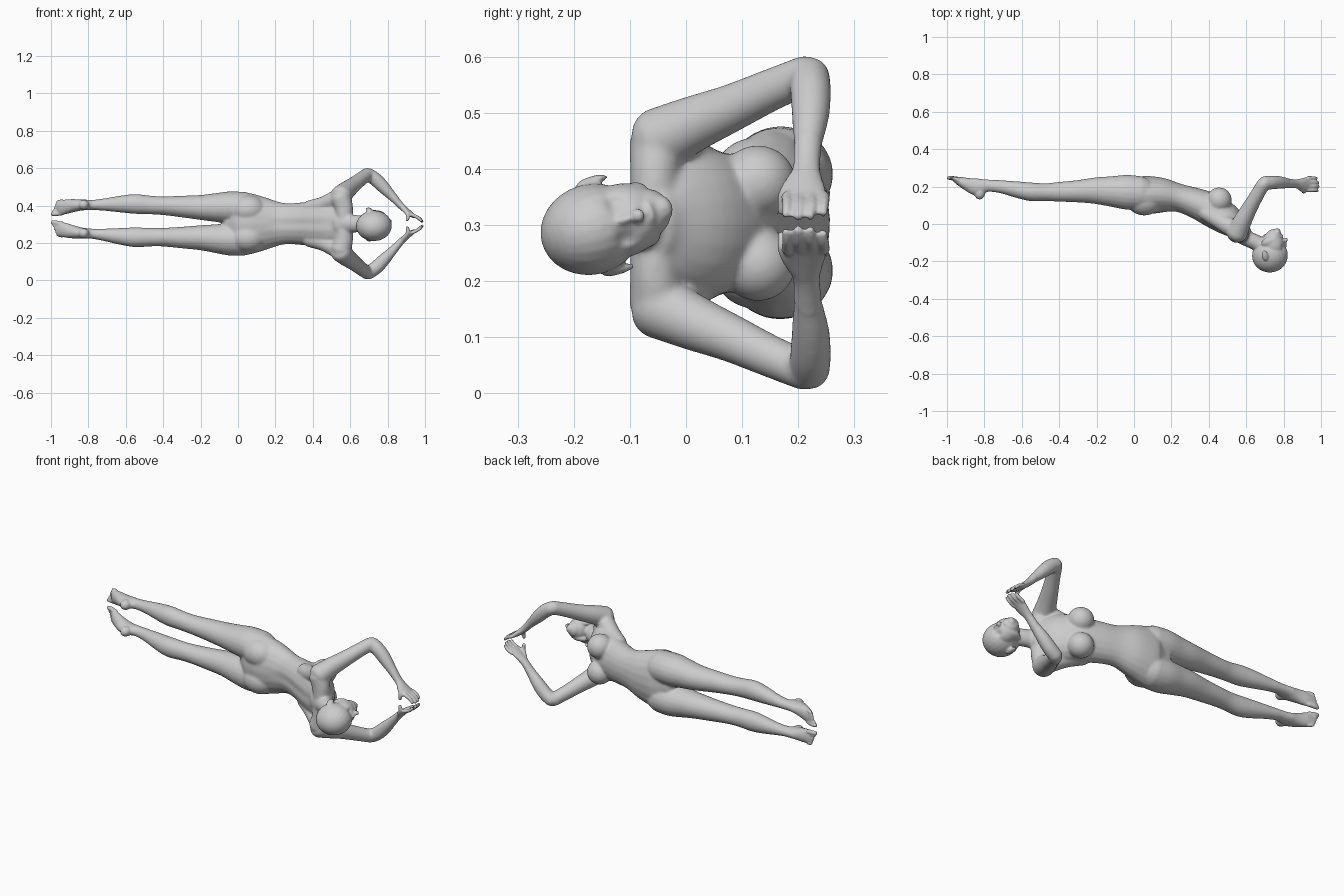
import bpy, bmesh, math
from mathutils import Vector, Matrix

CZ = 0.303            # height of the body's mirror plane
bm = bmesh.new()


def place(x, y, o, s):
    # offset o from the mirror plane; the legs drift slightly upward
    return Vector((x, y, CZ + s * o - 0.03 * min(x, 0)))


def spline(p0, p1, p2, p3, t):
    return [0.5 * (2 * b + (c - a) * t + (2 * a - 5 * b + 4 * c - d) * t * t
                   + (3 * b - a - 3 * c + d) * t ** 3) for a, b, c, d in zip(p0, p1, p2, p3)]


def tube(pts, s=1, hint=(0, 0, 1), n=20):
    # lofted limb: each point is x, y, offset, half width along hint, half depth
    rows = []
    for i in range(len(pts) - 1):
        a, d = pts[max(i - 1, 0)], pts[min(i + 2, len(pts) - 1)]
        rows += [spline(a, pts[i], pts[i + 1], d, k / 4) for k in range(4)]
    rows.append(list(pts[-1]))
    rings = [(place(*r[:3], s), r[3], r[4]) for r in rows]
    for end, nxt in ((0, 1), (-1, -2)):          # domed ends
        c, a, b = rings[end]
        out = (c - rings[nxt][0]).normalized() * min(a, b)
        extra = [(c + out * 0.4, a * 0.85, b * 0.85), (c + out * 0.65, a * 0.45, b * 0.45)]
        rings = extra[::-1] + rings if end == 0 else rings + extra
    loops = []
    for i, (c, a, b) in enumerate(rings):
        t = (rings[min(i + 1, len(rings) - 1)][0] - rings[max(i - 1, 0)][0]).normalized()
        u = Vector(hint)
        u = (u - t * u.dot(t)).normalized()
        v = t.cross(u)
        loops.append([bm.verts.new(c + u * a * math.cos(k * math.tau / n) + v * b * math.sin(k * math.tau / n))
                      for k in range(n)])
    for p, q in zip(loops, loops[1:]):
        for k in range(n):
            bm.faces.new((p[k], p[(k + 1) % n], q[(k + 1) % n], q[k]))
    bm.faces.new(loops[0][::-1])
    bm.faces.new(loops[-1])


def blob(c, radii, axes=Matrix.Identity(3)):
    m = Matrix.Translation(c) @ axes.to_4x4() @ Matrix.Diagonal((*radii, 1))
    bmesh.ops.create_uvsphere(bm, u_segments=24, v_segments=16, radius=1, matrix=m)


# torso and neck, arched backward
tube([(-0.03, 0.17, 0, .13, .07), (0.02, 0.158, 0, .165, .095), (0.07, 0.155, 0, .163, .102),
      (0.15, 0.153, 0, .140, .094), (0.24, 0.138, 0, .112, .077), (0.33, 0.11, 0, .113, .083),
      (0.42, 0.07, 0, .125, .092), (0.50, 0.02, 0, .13, .085), (0.56, -0.03, 0, .11, .06),
      (0.59, -0.05, 0, .075, .045)])
tube([(0.54, -0.04, 0, .065, .05), (0.60, -0.075, 0, .05, .043), (0.65, -0.098, 0, .045, .042),
      (0.70, -0.125, 0, .045, .045)])

for s in (1, -1):
    # chest, seat and shoulder masses
    blob(place(0.455, 0.128, 0.073, s), (.068, .068, .066))
    blob(place(0.055, 0.125, 0.075, s), (.095, .08, .078))
    tube([(0.57, -0.055, 0.03, .045, .045), (0.565, -0.055, 0.09, .05, .045),
          (0.55, -0.05, 0.14, .055, .052)], s, (1, 0, 0))
    tube([(0.38, 0.06, 0.085, .04, .04), (0.46, 0.015, 0.105, .042, .045),
          (0.54, -0.03, 0.14, .05, .05)], s)
    # arm
    tube([(0.55, -0.05, 0.148, .058, .058), (0.58, 0.015, 0.178, .05, .05), (0.615, 0.08, 0.205, .043, .043),
          (0.655, 0.15, 0.237, .038, .038), (0.693, 0.215, 0.264, .036, .036)], s, (1, 0, 0))
    tube([(0.695, 0.22, 0.264, .036, .036), (0.735, 0.222, 0.237, .037, .037), (0.78, 0.222, 0.193, .034, .034),
          (0.83, 0.217, 0.14, .026, .024), (0.865, 0.215, 0.102, .024, .019),
          (0.89, 0.213, 0.079, .03, .017), (0.92, 0.213, 0.054, .038, .014),
          (0.94, 0.213, 0.04, .036, .011)], s, (0, 1, 0))
    # fingers and thumb
    for y, reach in ((.180, .9), (.202, 1), (.224, .98), (.246, .82)):
        tube([(0.93, y, 0.048, .0105, .0105), (0.93 + 0.037 * reach, y, 0.048 - 0.018 * reach, .0095, .0095),
              (0.93 + 0.056 * reach, y - 0.002, 0.048 - 0.037 * reach, .008, .008)], s, (0, 1, 0), 12)
    tube([(0.885, 0.195, 0.08, .014, .014), (0.908, 0.176, 0.05, .012, .012),
          (0.905, 0.172, 0.02, .009, .009)], s, (0, 1, 0), 12)
    # leg
    tube([(0.04, 0.165, 0.085, .085, .09), (-0.04, 0.17, 0.086, .086, .093), (-0.12, 0.174, 0.083, .077, .082),
          (-0.2, 0.178, 0.081, .067, .072), (-0.3, 0.175, 0.083, .058, .06), (-0.4, 0.172, 0.084, .05, .053),
          (-0.47, 0.17, 0.086, .05, .048), (-0.55, 0.172, 0.089, .053, .05), (-0.63, 0.185, 0.086, .045, .044),
          (-0.71, 0.199, 0.081, .034, .035), (-0.78, 0.205, 0.077, .027, .033),
          (-0.83, 0.2, 0.075, .028, .036)], s)
    # foot, heel and toes
    tube([(-0.79, 0.205, 0.077, .027, .034), (-0.84, 0.198, 0.075, .03, .046), (-0.89, 0.212, 0.069, .036, .035),
          (-0.93, 0.228, 0.061, .039, .025), (-0.955, 0.238, 0.055, .038, .016)], s)
    blob(place(-0.825, 0.165, 0.076, s), (.029, .034, .027))
    for k in range(5):
        o, tip = 0.024 + 0.0165 * k, -0.994 + 0.007 * k
        r = 0.0125 if k == 0 else 0.009
        tube([(-0.94, 0.237, o + 0.004, r, r), ((tip - 0.95) / 2, 0.245, o, r, r),
              (tip, 0.246, o - 0.002, r * .85, r * .8)], s, (0, 0, 1), 12)

# head, thrown back so the face looks along +x
up = Vector((0.2, -0.95, -0.28)).normalized()
face = Vector((1, 0, 0))
face = (face - up * face.dot(up)).normalized()
side = up.cross(face)
axes = Matrix((face, side, up)).transposed()
head = Vector((0.727, -0.168, 0.292))


def at(f, w, u):
    return head + face * f + side * w + up * u


blob(at(0, 0, 0), (.096, .081, .092), axes)
blob(at(.03, 0, -.05), (.062, .066, .08), axes)
blob(at(.042, 0, -.09), (.043, .045, .05), axes)
blob(at(.064, 0, -.122), (.02, .024, .019), axes)
blob(at(.097, 0, -.068), (.015, .013, .012), axes)
blob(at(.088, 0, -.05), (.013, .009, .026), axes)
blob(at(.080, 0, -.094), (.011, .021, .009), axes)
for w in (1, -1):
    blob(at(-.022, w * .083, -.03), (.017, .008, .03), axes)
    blob(at(.015, w * .042, -.085), (.045, .018, .028), axes)

bmesh.ops.recalc_face_normals(bm, faces=bm.faces[:])
mesh = bpy.data.meshes.new("body")
bm.to_mesh(mesh)
bm.free()
body = bpy.data.objects.new("body", mesh)
bpy.context.collection.objects.link(body)
bpy.context.view_layer.objects.active = body
body.select_set(True)

# fuse all masses into a single skin
rm = body.modifiers.new("fuse", 'REMESH')
rm.mode = 'VOXEL'
rm.voxel_size = 0.005
bpy.ops.object.modifier_apply(modifier="fuse")

# eye sockets and spine groove; weights for softer blending away from hands, feet and head
skin = body.data
eyes = [at(.085, w * .034, -.04) for w in (1, -1)]
coords, soft_ids = [], []
points = [(v.co.copy(), v.normal.y) for v in skin.vertices]
for i, (p, ny) in enumerate(points):
    q = p.copy()
    if (p - head).length < 0.14:
        for e in eyes:
            q -= face * 0.010 * math.exp(-((p - e).length / 0.016) ** 2)
    elif -0.78 < p.x < 0.84:
        soft_ids.append(i)
    if 0.13 < p.x < 0.56 and ny < -0.3:
        q.y += 0.007 * math.exp(-((p.z - CZ) / 0.018) ** 2) * math.sin((p.x - 0.13) / 0.43 * math.pi)
    coords.extend(q)
skin.vertices.foreach_set("co", coords)
skin.update()
soft = body.vertex_groups.new(name="soft")
soft.add(soft_ids, 1.0, 'REPLACE')

blend = body.modifiers.new("blend", 'SMOOTH')
blend.factor, blend.iterations, blend.vertex_group = 0.5, 20, "soft"
polish = body.modifiers.new("polish", 'SMOOTH')
polish.factor, polish.iterations = 0.5, 3
skin.polygons.foreach_set("use_smooth", [True] * len(skin.polygons))
